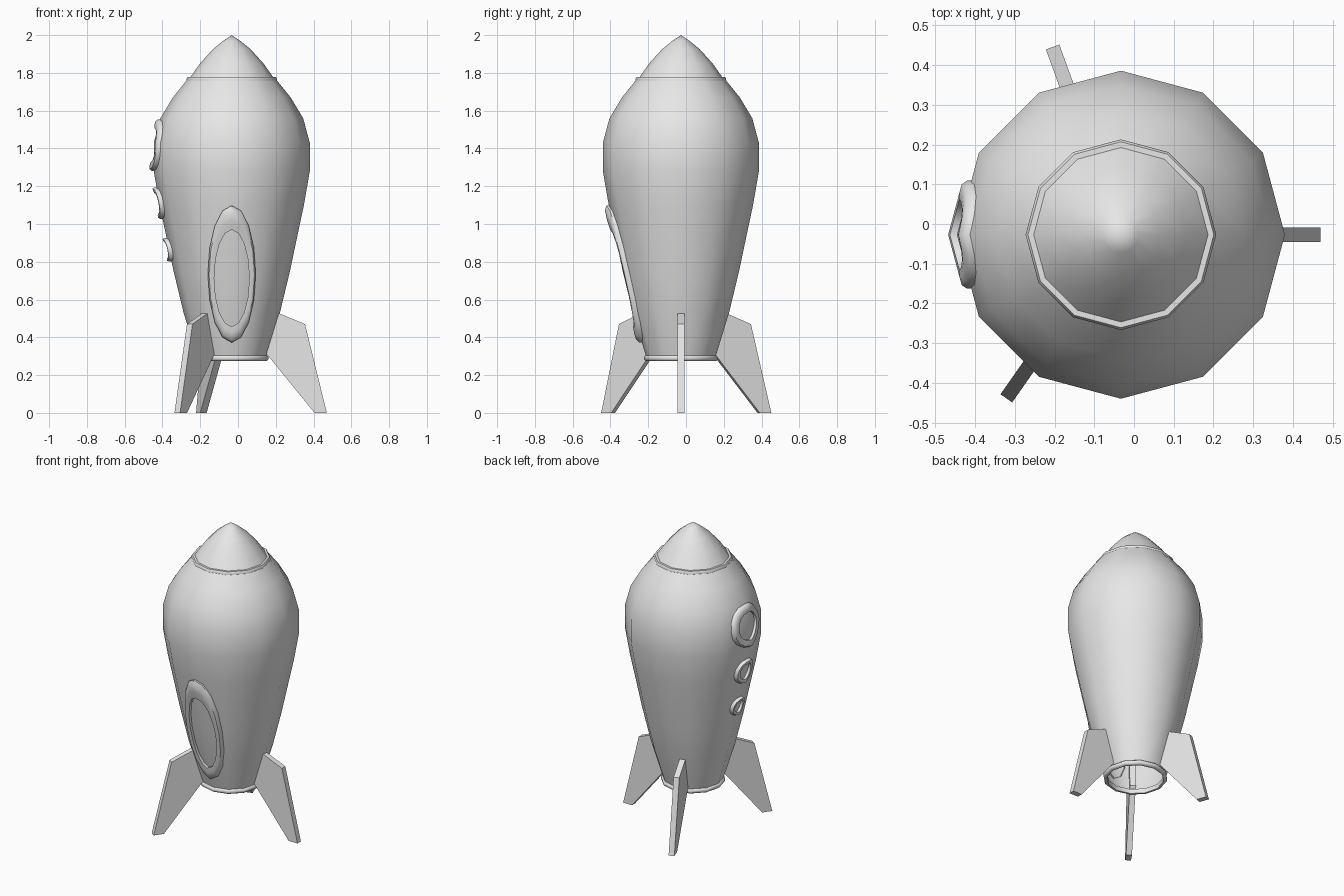
import bpy, bmesh, math
from mathutils import Matrix, Vector

if "Cube" in bpy.data.objects:
    bpy.data.objects.remove(bpy.data.objects["Cube"])

AXIS = Vector((-0.033, -0.027, 0))
SIDES = 12

grey = bpy.data.materials.new("light_grey")
grey.use_nodes = True
grey.diffuse_color = (0.8, 0.8, 0.8, 1)
grey.node_tree.nodes["Principled BSDF"].inputs["Base Color"].default_value = (0.8, 0.8, 0.8, 1)


def finish(bm, name, angle=None, matrix=Matrix()):
    """Turn a bmesh into an object standing on the rocket axis."""
    bmesh.ops.remove_doubles(bm, verts=bm.verts, dist=1e-5)
    bmesh.ops.recalc_face_normals(bm, faces=bm.faces)
    bmesh.ops.transform(bm, matrix=Matrix.Translation(AXIS) @ matrix, verts=bm.verts)
    mesh = bpy.data.meshes.new(name)
    bm.to_mesh(mesh)
    bm.free()
    mesh.materials.append(grey)
    if angle:
        mesh.shade_smooth()
        mesh.set_sharp_from_angle(angle=math.radians(angle))
    obj = bpy.data.objects.new(name, mesh)
    bpy.context.collection.objects.link(obj)
    return obj


def lathe(name, profile, angle, closed=False):
    """Spin (radius, z) points around the axis."""
    bm = bmesh.new()
    verts = [bm.verts.new((r, 0, z)) for r, z in profile]
    edges = [bm.edges.new(p) for p in zip(verts, verts[1:])]
    if closed:
        edges.append(bm.edges.new((verts[-1], verts[0])))
    bmesh.ops.spin(bm, geom=verts + edges, axis=(0, 0, 1), cent=(0, 0, 0),
                   angle=math.tau, steps=SIDES)
    return finish(bm, name, angle)


# Hull: open at the bottom
hull = [(0.18, 0.285), (0.255, 0.53), (0.308, 0.75), (0.349, 0.945), (0.382, 1.1),
        (0.413, 1.28), (0.413, 1.43), (0.378, 1.56), (0.312, 1.67), (0.235, 1.765)]
lathe("hull", hull, 50)
lathe("nose_cone", [(0.228, 1.765), (0.168, 1.85), (0.1, 1.925), (0.045, 1.97), (0, 2)], 50)

# Collars
lathe("nose_collar", [(0.215, 1.757), (0.24, 1.757), (0.24, 1.768), (0.234, 1.777),
                      (0.215, 1.777)], 50, True)
lathe("base_collar", [(0.172, 0.275), (0.186, 0.275), (0.195, 0.283), (0.195, 0.297),
                      (0.186, 0.305), (0.172, 0.305)], 50, True)


def hull_radius(z):
    for (r0, z0), (r1, z1) in zip(hull, hull[1:]):
        if z <= z1:
            return r0 + (r1 - r0) * (z - z0) / (z1 - z0)
    return hull[-1][0]


def frame(name, azimuth, outer, inner, lift, steps=16):
    """Raised oval rim hugging the hull; outer and inner are (half width, half height, centre z)."""
    bm = bmesh.new()

    def loop(blend, height):
        w, h, c = (a + (b - a) * blend for a, b in zip(outer, inner))
        verts = []
        for i in range(steps):
            t = math.tau * i / steps
            u, z = w * math.sin(t), c + h * math.cos(t)
            out = hull_radius(z) - abs(u) * math.tan(math.pi / SIDES) + height
            verts.append(bm.verts.new((out, u, z)))
        return verts

    loops = [loop(0, -0.01), loop(0, lift * 0.5), loop(0.2, lift), loop(0.6, lift),
             loop(1, lift * 0.8), loop(1, -0.01)]
    for a, b in zip(loops, loops[1:]):
        for i in range(steps):
            j = (i + 1) % steps
            bm.faces.new((a[i], a[j], b[j], b[i]))
    return finish(bm, name, 40, Matrix.Rotation(math.radians(azimuth), 4, "Z"))


# Door rim on the front, three portholes on the right
frame("door_frame", -90, (0.127, 0.363, 0.735), (0.093, 0.257, 0.713), 0.026)
for label, size, z in (("large", 0.136, 1.417), ("medium", 0.083, 1.11), ("small", 0.062, 0.863)):
    frame(label + "_porthole", 180, (size, size, z), (size * 0.66, size * 0.66, z), 0.022)

# Fins: flat plates reaching slightly inside the hull
fin = [(0.17, 0.33), (0.438, 0), (0.503, 0), (0.388, 0.47), (0.25, 0.527), (0.2, 0.52)]
THICK = 0.036
for label, azimuth in (("left", 0), ("back", 110), ("right", 235)):
    bm = bmesh.new()
    face = bm.faces.new([bm.verts.new((r, -THICK / 2, z)) for r, z in fin])
    extruded = bmesh.ops.extrude_face_region(bm, geom=[face], use_keep_orig=True)
    moved = [g for g in extruded["geom"] if isinstance(g, bmesh.types.BMVert)]
    bmesh.ops.translate(bm, vec=(0, THICK, 0), verts=moved)
    finish(bm, label + "_fin", None, Matrix.Rotation(math.radians(azimuth), 4, "Z"))
